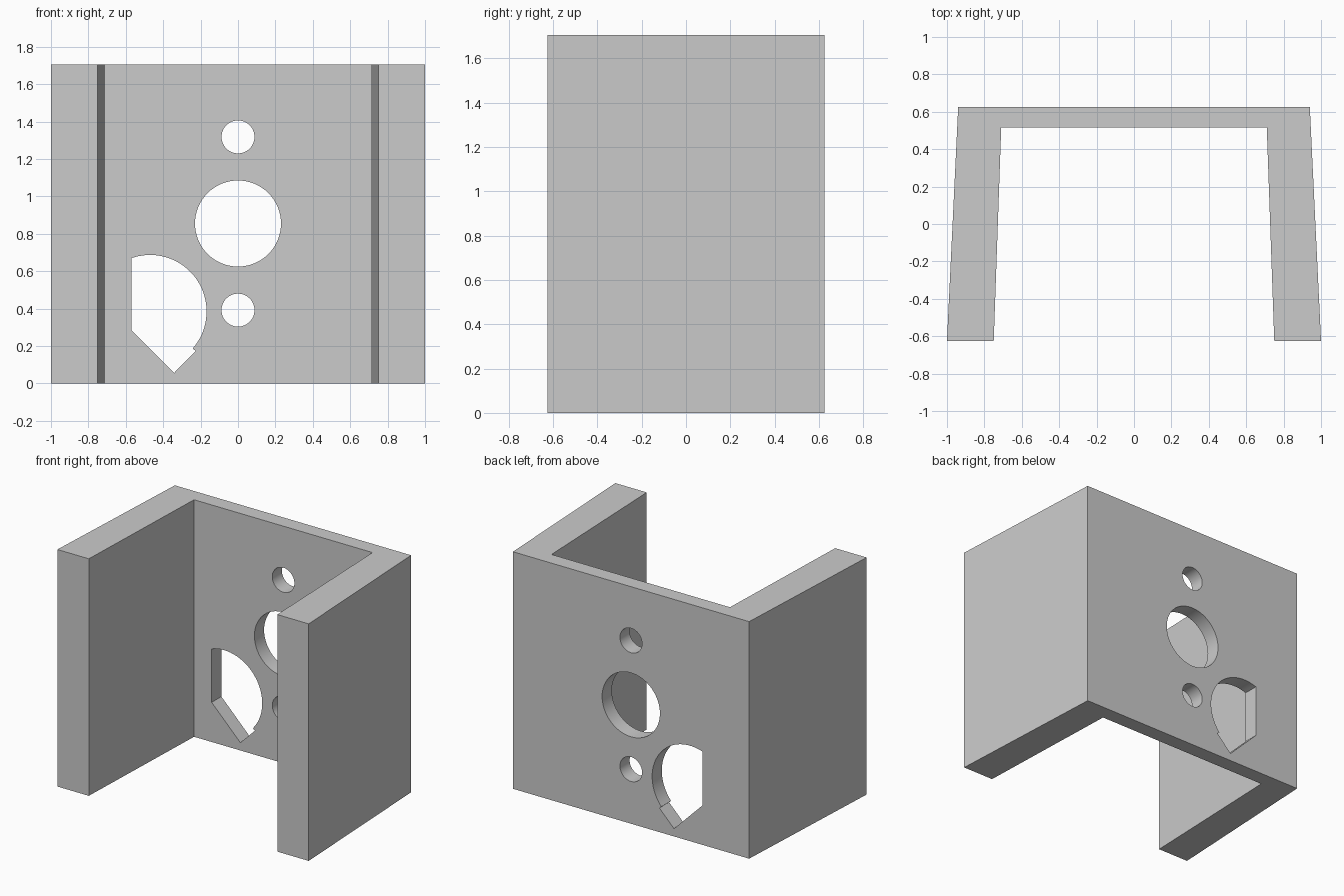
import bpy, bmesh
from math import sin, cos, radians
from mathutils import Vector

if "Cube" in bpy.data.objects:
    bpy.data.objects.remove(bpy.data.objects["Cube"])

HEIGHT = 1.705


def prism(name, points, sweep):
    """Extrude a closed outline of 3D points along a vector."""
    bm = bmesh.new()
    face = bm.faces.new([bm.verts.new(p) for p in points])
    out = bmesh.ops.extrude_face_region(bm, geom=[face])
    verts = [v for v in out["geom"] if isinstance(v, bmesh.types.BMVert)]
    bmesh.ops.translate(bm, vec=Vector(sweep), verts=verts)
    bmesh.ops.recalc_face_normals(bm, faces=bm.faces)
    mesh = bpy.data.meshes.new(name)
    bm.to_mesh(mesh)
    bm.free()
    obj = bpy.data.objects.new(name, mesh)
    bpy.context.collection.objects.link(obj)
    return obj


def arc(cx, cz, r, a0, a1, n):
    angles = [radians(a0 + (a1 - a0) * i / n) for i in range(n + 1)]
    return [(cx + r * cos(a), cz + r * sin(a)) for a in angles]


# U-shaped bracket with slightly splayed side walls
half = [(0.94, 0.625), (1.0, -0.625), (0.75, -0.625), (0.71, 0.515)]
outline = half + [(-x, y) for x, y in reversed(half)]
bracket = prism("bracket", [(x, y, 0) for x, y in outline], (0, 0, HEIGHT))

# Round holes, centre bore and two screw holes
holes = [arc(0, z, r, 0, 360, 64)[:-1]
         for z, r in ((0.855, 0.23), (1.318, 0.088), (0.392, 0.088))]

# Side window: large arc, small notch and pointed lower corner
holes.append(arc(-0.47, 0.385, 0.302, 109.3, -41, 36)
             + [(-0.226, 0.173), (-0.342, 0.056), (-0.57, 0.285)])

# Cut every opening through the back plate
for i, hole in enumerate(holes):
    cutter = prism(f"hole_cutter_{i}", [(x, 0.4, z) for x, z in hole], (0, 0.4, 0))
    cutter.hide_render = True
    mod = bracket.modifiers.new("cut", "BOOLEAN")
    mod.operation = "DIFFERENCE"
    mod.solver = "EXACT"
    mod.object = cutter
    bpy.context.view_layer.objects.active = bracket
    bpy.ops.object.modifier_apply(modifier=mod.name)
    bpy.data.objects.remove(cutter)

# Smooth hole walls, crisp plate edges
bpy.ops.object.select_all(action="DESELECT")
bracket.select_set(True)
bpy.context.view_layer.objects.active = bracket
bpy.ops.object.shade_smooth_by_angle(angle=radians(20))
